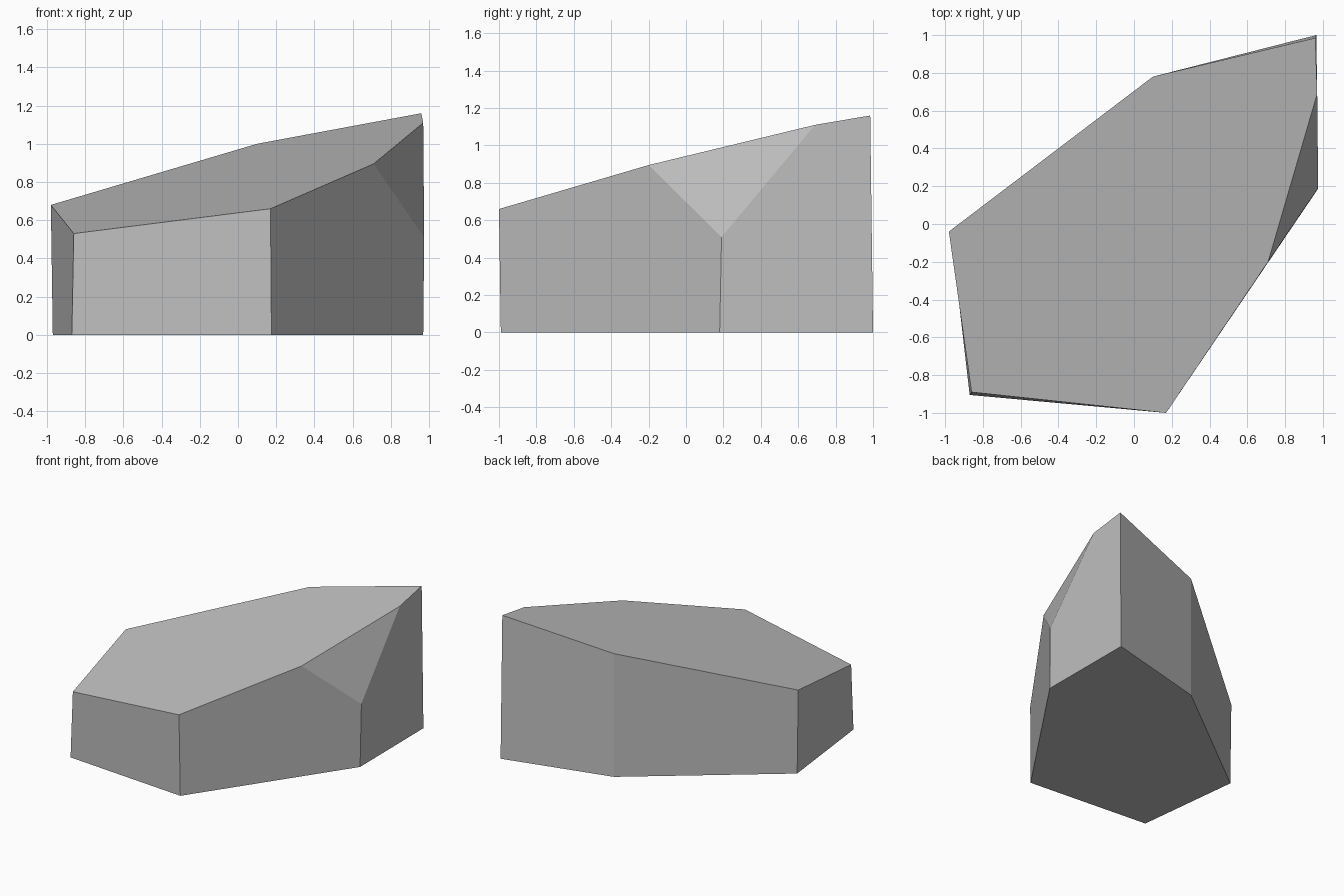
import bpy
import bmesh

cube = bpy.data.objects.get("Cube")
if cube:
    bpy.data.objects.remove(cube, do_unlink=True)

# Plain stone grey
stone = bpy.data.materials.new("stone_grey")
stone.use_nodes = True
grey = (0.52, 0.52, 0.52, 1)
stone.diffuse_color = grey
stone.node_tree.nodes["Principled BSDF"].inputs["Base Color"].default_value = grey

# Corners, counter-clockwise from the left: footprint, then the rim above it
footprint = [(-0.97, -0.04), (-0.87, -0.905), (0.175, -0.99),
             (0.97, 0.18), (0.965, 1.0), (0.10, 0.78)]
rim = [(-0.98, -0.04, 0.68), (-0.86, -0.89, 0.53), (0.17, -1.0, 0.66),
       (0.975, 0.19, 0.51), (0.96, 0.985, 1.16), (0.10, 0.78, 1.0)]
# The low corner of the rim is chipped, leaving two points on the sloping top
chip = [(0.71, -0.20, 0.895), (0.97, 0.69, 1.11)]
LOW = 3

bm = bmesh.new()
base = [bm.verts.new((x, y, 0)) for x, y in footprint]
top = [bm.verts.new(p) for p in rim]
chip_front, chip_back = [bm.verts.new(p) for p in chip]

# Underside and sloping top
bm.faces.new(base[::-1])
bm.faces.new(top[:LOW] + [chip_front, chip_back] + top[LOW + 1:])

# Side walls, widened to take in the chip points beside the low corner
for i in range(len(base)):
    j = (i + 1) % len(base)
    wall = [base[i], base[j], top[j]]
    if j == LOW:
        wall.append(chip_front)
    if i == LOW:
        wall.append(chip_back)
    bm.faces.new(wall + [top[i]])

# Chipped facet
bm.faces.new((top[LOW], chip_back, chip_front))
bmesh.ops.recalc_face_normals(bm, faces=bm.faces)

mesh = bpy.data.meshes.new("rock")
bm.to_mesh(mesh)
bm.free()
mesh.materials.append(stone)
rock = bpy.data.objects.new("rock", mesh)
bpy.context.collection.objects.link(rock)
